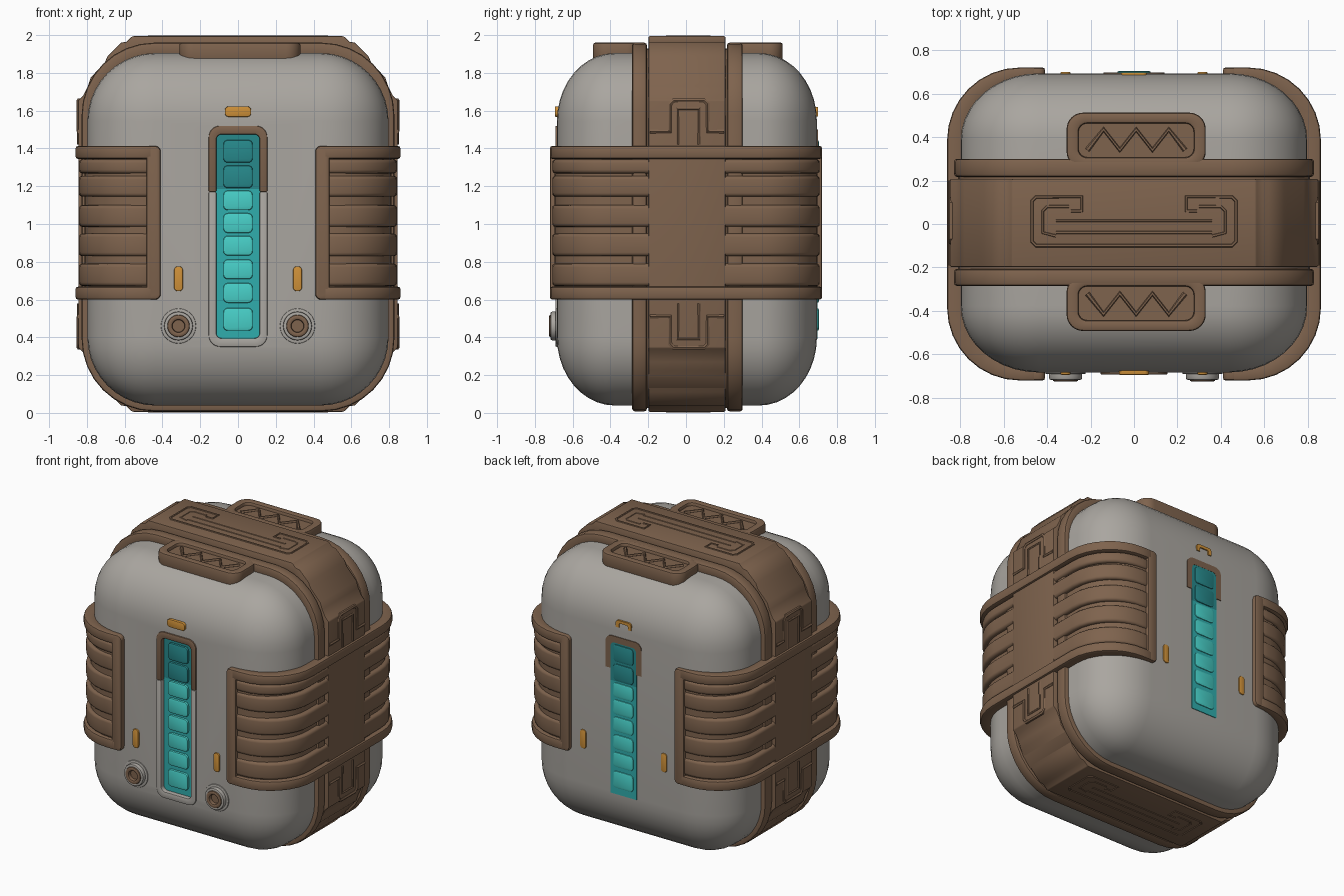
import bpy, bmesh, math

if "Cube" in bpy.data.objects:
    bpy.data.objects.remove(bpy.data.objects["Cube"])

def material(name, rgb):
    m = bpy.data.materials.new(name)
    m.diffuse_color = (*rgb, 1)
    m.use_nodes = True
    m.node_tree.nodes["Principled BSDF"].inputs["Base Color"].default_value = m.diffuse_color
    return m

GREY = material("warm grey shell", (0.40, 0.38, 0.35))
BROWN = material("brown strap", (0.21, 0.125, 0.075))
ORANGE = material("orange light", (0.62, 0.28, 0.04))
TEAL = material("bright teal cell", (0.065, 0.63, 0.58))
MID = material("mid teal panel", (0.03, 0.42, 0.42))
DARK = material("dark teal panel", (0.02, 0.25, 0.26))

AXIS = {'x': lambda u, v, t: (t, u, v), 'y': lambda u, v, t: (u, t, v), 'z': lambda u, v, t: (u, v, t)}

# ---------- helpers ----------
def arc(cx, cy, r, a0, a1, n=8):
    return [(cx + r * math.cos(math.radians(a0 + (a1 - a0) * i / n)),
             cy + r * math.sin(math.radians(a0 + (a1 - a0) * i / n))) for i in range(n + 1)]

def rounded_rect(cx, cy, hw, hh, r):
    pts = []
    for sx, sy, a in ((1, -1, -90), (1, 1, 0), (-1, 1, 90), (-1, -1, 180)):
        pts += arc(cx + sx * (hw - r), cy + sy * (hh - r), r, a, a + 90)
    return pts

def wrap_path(s, hx, hy, r, x0):
    pts = [(x0, -hy)] + arc(hx - r, -hy + r, r, -90, 0) + arc(hx - r, hy - r, r, 0, 90) + [(x0, hy)]
    return [(s * x, y) for x, y in pts]

def arch_path(hw, z_end, z_start, r):
    s = 1 if z_end > z_start else -1
    pts = arc(hw - r, 0, r, 0, 90) + arc(-hw + r, 0, r, 90, 180)
    return [(hw, z_start)] + [(x, z_end - s * r + s * z) for x, z in pts] + [(-hw, z_start)]

def finish(name, bm, mat, bevel, segments=2):
    bmesh.ops.recalc_face_normals(bm, faces=bm.faces)
    me = bpy.data.meshes.new(name)
    bm.to_mesh(me)
    bm.free()
    me.materials.append(mat)
    ob = bpy.data.objects.new(name, me)
    bpy.context.collection.objects.link(ob)
    if bevel:
        b = ob.modifiers.new("bevel", 'BEVEL')
        b.width, b.segments, b.limit_method, b.angle_limit = bevel, segments, 'ANGLE', math.radians(40)
    return ob

def prism(name, pts, lo, hi, axis, mat, bevel=0.0):
    bm = bmesh.new()
    f = AXIS[axis]
    a = [bm.verts.new(f(u, v, lo)) for u, v in pts]
    b = [bm.verts.new(f(u, v, hi)) for u, v in pts]
    bm.faces.new(a)
    bm.faces.new(b)
    for i in range(len(pts)):
        j = (i + 1) % len(pts)
        bm.faces.new((a[i], a[j], b[j], b[i]))
    return finish(name, bm, mat, bevel)

def band(name, outer, inner, lo, hi, axis, mat, bevel=0.01, closed=True, segments=2):
    bm = bmesh.new()
    f = AXIS[axis]
    rows = [[bm.verts.new(f(*p, t)) for p, t in ((o, lo), (o, hi), (i, hi), (i, lo))]
            for o, i in zip(outer, inner)]
    n = len(rows)
    for k in range(n if closed else n - 1):
        a, b = rows[k], rows[(k + 1) % n]
        for c in range(4):
            d = (c + 1) % 4
            bm.faces.new((a[c], a[d], b[d], b[c]))
    if not closed:
        bm.faces.new(rows[0])
        bm.faces.new(rows[-1])
    return finish(name, bm, mat, bevel, segments)

def ridge(name, pts, r=0.01):
    cu = bpy.data.curves.new(name, 'CURVE')
    cu.dimensions, cu.bevel_depth, cu.bevel_resolution = '3D', r, 1
    cu.use_fill_caps = True
    sp = cu.splines.new('POLY')
    sp.points.add(len(pts) - 1)
    for p, q in zip(sp.points, pts):
        p.co = (*q, 1)
    cu.materials.append(BROWN)
    bpy.context.collection.objects.link(bpy.data.objects.new(name, cu))

# ---------- rounded shell with a display pocket in front ----------
bm = bmesh.new()
bmesh.ops.create_cube(bm, size=2)
bmesh.ops.scale(bm, vec=(0.797, 0.688 / 0.85, 0.933), verts=bm.verts)
shell = finish("shell", bm, GREY, 0.36, 10)
shell.location = (0, 0.005, 0.972)
shell.scale.y = 0.85
cutter = prism("pocket_cutter", rounded_rect(0, 0.935, 0.15, 0.58, 0.06), -0.9, -0.65, 'y', GREY)
cutter.hide_render = True
cut = shell.modifiers.new("pocket", 'BOOLEAN')
cut.object, cut.operation, cut.solver = cutter, 'DIFFERENCE', 'EXACT'

# ---------- vertical strap: base, two rails, stepped centre ----------
band("strap_base", rounded_rect(0, 0.978, 0.81, 0.952, 0.37), rounded_rect(0, 0.978, 0.76, 0.90, 0.33),
     -0.25, 0.26, 'y', BROWN, 0)
for name, lo, hi in (("front_rail", -0.285, -0.207), ("back_rail", 0.217, 0.30)):
    band(name, rounded_rect(0, 0.984, 0.828, 0.976, 0.385), rounded_rect(0, 0.984, 0.76, 0.90, 0.33),
         lo, hi, 'y', BROWN, 0.014)
steps = [(0.845, 1.655), (0.82, 1.68), (0.795, 1.73), (0.78, 1.775), (0.705, 1.855), (0.69, 1.89),
         (0.62, 1.96), (0.59, 1.965), (0.56, 1.994)]
prof = steps + [(-x, z) for x, z in steps[::-1]]
prof += [(-x, 2 - z) for x, z in prof]
band("stepped_strap", prof, [(x * 0.9, 1 + (z - 1) * 0.9) for x, z in prof], -0.198, 0.208, 'y', BROWN, 0.006)

# hooked ornament on top and bottom of the strap
for label, z in (("top", 1.99), ("bottom", 0.01)):
    ridge(label + "_ornament_frame", [(x, y, z) for x, y in (
        (-0.29, 0.06), (-0.24, 0.06), (-0.24, 0.125), (-0.45, 0.125), (-0.47, 0.105), (-0.47, -0.08), (-0.45, -0.10),
        (0.45, -0.10), (0.47, -0.08), (0.47, 0.105), (0.45, 0.125), (0.24, 0.125), (0.24, 0.06), (0.29, 0.06))])
    for y in (0.015, -0.04):
        ridge(label + "_ornament_bar", [(-0.36, y, z), (0.36, y, z)], 0.009)
    for s in (-1, 1):
        ridge(label + "_ornament_hook", [(s * x, y, z) for x, y in (
            (0.36, -0.055), (0.42, -0.04), (0.42, 0.06), (0.40, 0.08), (0.30, 0.08))], 0.009)

# arch ornaments on the sides
for s in (-1, 1):
    for label, f in (("upper", lambda z: z), ("lower", lambda z: 2 - z)):
        ridge(label + "_side_arch", [(s * 0.842, y, f(z)) for y, z in (
            (-0.19, 1.49), (-0.085, 1.49), (-0.085, 1.635), (-0.065, 1.655), (0.095, 1.655),
            (0.115, 1.635), (0.115, 1.49), (0.20, 1.49))], 0.012)
        ridge(label + "_side_inner_arch", [(s * 0.842, y, f(z)) for y, z in (
            (-0.045, 1.42), (-0.045, 1.61), (0.07, 1.61), (0.07, 1.42))], 0.01)

# ---------- zigzag tabs on the top ----------
for label, cy, s in (("front", -0.365, -1), ("back", 0.385, 1)):
    band(label + "_tab_frame", rounded_rect(0.01, cy, 0.32, 0.127, 0.075), rounded_rect(0.01, cy, 0.265, 0.078, 0.04),
         1.86, 1.96, 'z', BROWN, 0.012)
    prism(label + "_tab_floor", rounded_rect(0.01, cy, 0.28, 0.09, 0.04), 1.87, 1.937, 'z', BROWN)
    ridge(label + "_tab_zigzag", [(0.01 + (i - 3) * 0.075, cy + s * (0.05 if i % 2 else -0.045), 1.938)
                                  for i in range(7)], 0.012)

# ---------- ribbed side grips wrapping front to back ----------
ribs = ((1.268, 1.342), (1.145, 1.255), (0.985, 1.10), (0.83, 0.95), (0.672, 0.79))
for s, side in ((-1, "left"), (1, "right")):
    core = wrap_path(s, 0.78, 0.66, 0.28, 0.45)
    band(side + "_grip_base", wrap_path(s, 0.812, 0.697, 0.31, 0.45), core, 0.62, 1.39, 'z', BROWN, 0, False)
    for lo, hi in ribs:
        band(side + "_grip_rib", wrap_path(s, 0.843, 0.708, 0.32, 0.465), wrap_path(s, 0.79, 0.67, 0.29, 0.465),
             lo, hi, 'z', BROWN, 0.022, False, 3)
    for lo, hi in ((0.60, 0.668), (1.345, 1.413)):
        band(side + "_grip_edge", wrap_path(s, 0.86, 0.72, 0.335, 0.45), core, lo, hi, 'z', BROWN, 0.012, False)
    for lo, hi in ((-0.72, -0.66), (0.66, 0.72)):
        prism(side + "_grip_end", rounded_rect(s * 0.447, 1.0065, 0.038, 0.4065, 0.03), lo, hi, 'y', BROWN, 0.012)

# ---------- display strips ----------
band("display_rim_top", arch_path(0.155, 1.52, 1.17, 0.06), arch_path(0.115, 1.475, 1.17, 0.03),
     -0.692, -0.64, 'y', BROWN, 0.006, False)
band("display_rim_bottom", arch_path(0.155, 0.35, 1.17, 0.06), arch_path(0.115, 0.395, 1.17, 0.03),
     -0.692, -0.64, 'y', GREY, 0.006, False)
band("back_display_arch", arch_path(0.14, 1.50, 1.27, 0.05), arch_path(0.10, 1.455, 1.27, 0.03),
     0.66, 0.698, 'y', BROWN, 0, False)
cells = (1.385, 1.25, 1.125, 1.005, 0.885, 0.76, 0.635, 0.495)
for label, hw, ya, yb, yc in (("front", 0.12, -0.66, -0.64, -0.674), ("back", 0.102, 0.66, 0.697, 0.703)):
    for part, lo, hi, mat in (("lower", 0.39, 1.185, MID), ("upper", 1.185, 1.475, DARK)):
        prism(f"{label}_display_{part}", [(-hw, lo), (hw, lo), (hw, hi), (-hw, hi)], ya, yb, 'y', mat)
    for i, z in enumerate(cells):
        prism(label + "_display_cell", rounded_rect(0, z, 0.078, 0.06 if i in (0, 1, 7) else 0.052, 0.025),
              min(yc, 0.67) if yc < 0 else 0.67, -0.65 if yc < 0 else yc, 'y', DARK if i < 2 else TEAL, 0.008)

# ---------- orange lights ----------
prism("front_top_light", rounded_rect(0, 1.595, 0.07, 0.028, 0.022), -0.694, -0.66, 'y', ORANGE, 0.005)
band("back_top_light", arch_path(0.06, 1.62, 1.57, 0.02), arch_path(0.035, 1.60, 1.57, 0.01),
     0.66, 0.698, 'y', ORANGE, 0, False)
for s in (-1, 1):
    for label, lo, hi in (("front", -0.694, -0.66), ("back", 0.66, 0.70)):
        prism(label + "_side_light", rounded_rect(s * 0.315, 0.71, 0.023, 0.066, 0.02), lo, hi, 'y', ORANGE, 0.005)

    # round sockets on the front
    circle = lambda r: arc(s * 0.315, 0.46, r, 0, 350, 35)
    band("socket_flange", circle(0.093), circle(0.06), -0.69, -0.66, 'y', GREY, 0.004)
    band("socket_collar", circle(0.076), circle(0.05), -0.717, -0.66, 'y', GREY, 0.008)
    band("socket_ring", circle(0.06), circle(0.032), -0.725, -0.66, 'y', BROWN, 0.01)
    prism("socket_core", circle(0.035), -0.70, -0.66, 'y', BROWN)

# ---------- apply modifiers, drop the cutter, smooth ----------
bpy.ops.object.select_all(action='SELECT')
bpy.context.view_layer.objects.active = shell
bpy.ops.object.convert(target='MESH')
bpy.data.objects.remove(cutter)
bpy.ops.object.shade_smooth_by_angle(angle=math.radians(35))
